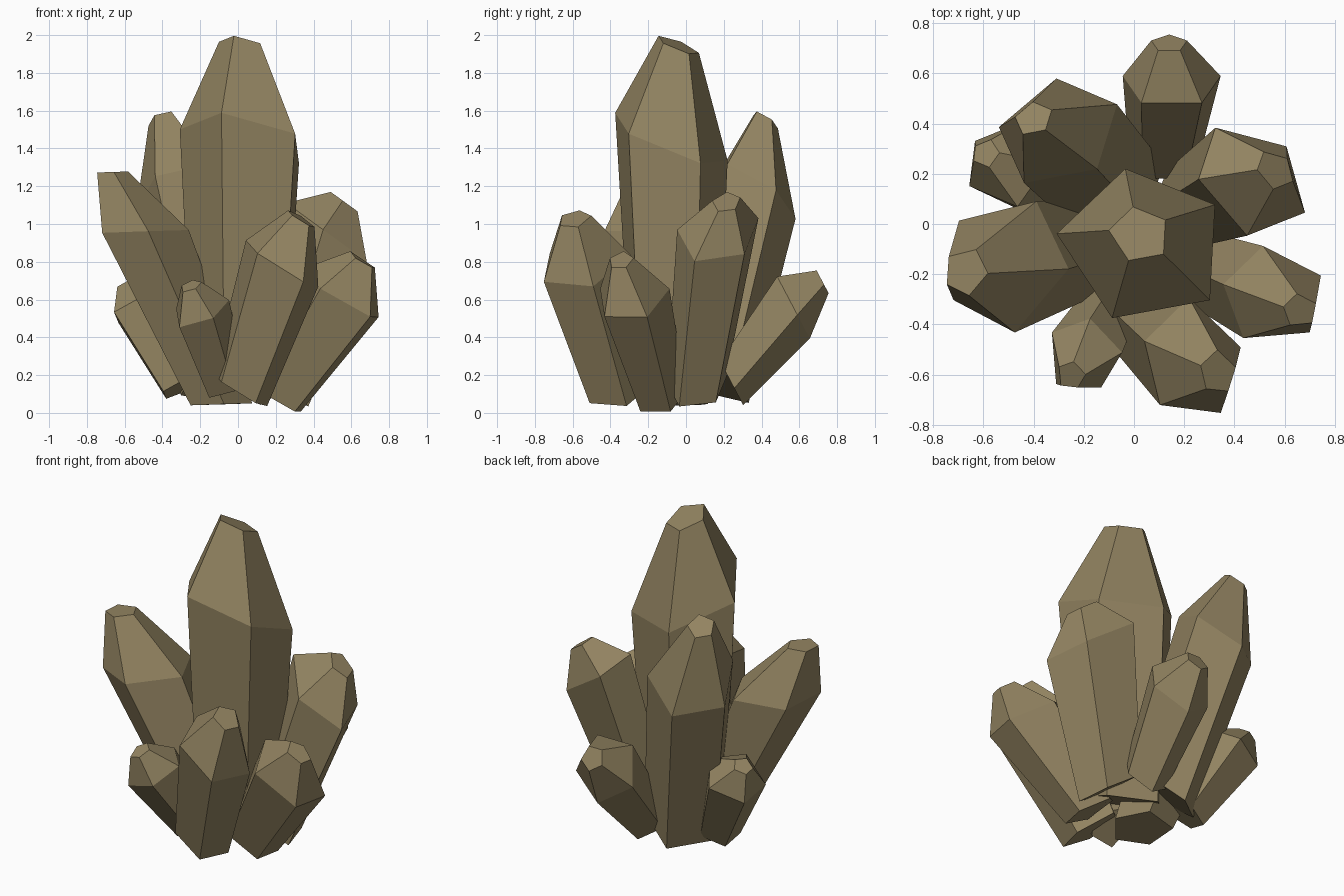
import bpy, bmesh, math
from mathutils import Vector

stone = bpy.data.materials.new("brown_crystal")
stone.diffuse_color = (0.29, 0.23, 0.12, 1)


def ring(bm, centre, normal, radius, roll):
    """Five-sided ring facing along normal."""
    turn = Vector((0, 0, 1)).rotation_difference(Vector(normal).normalized())
    verts = []
    for i in range(5):
        a = math.radians(roll + 72 * i)
        p = turn @ Vector((radius * math.cos(a), radius * math.sin(a), 0))
        verts.append(bm.verts.new(Vector(centre) + p))
    return verts


def crystal(name, base, shoulder, tip, lean, radii, roll, nudges={}):
    """Tapered five-sided shaft with a blunt point; nudges shift shoulder corners."""
    bm = bmesh.new()
    normal = (lean[0], lean[1], 1)
    rings = [ring(bm, c, normal, r, roll) for c, r in zip((base, shoulder, tip), radii)]
    for i, shift in nudges.items():
        rings[1][i].co += Vector(shift)
        rings[0][i].co += Vector(shift) * 0.6
        rings[2][i].co += Vector(shift) * 0.3
    for low, high in zip(rings, rings[1:]):
        for i in range(5):
            j = (i + 1) % 5
            bm.faces.new((low[i], low[j], high[j], high[i]))
    bm.faces.new(rings[0][::-1])
    bm.faces.new(rings[2])
    bmesh.ops.recalc_face_normals(bm, faces=bm.faces)
    mesh = bpy.data.meshes.new(name)
    bm.to_mesh(mesh)
    bm.free()
    mesh.materials.append(stone)
    bpy.context.collection.objects.link(bpy.data.objects.new(name, mesh))


# base centre, shoulder centre, tip centre, lean, radii, roll
crystal("main_crystal", (0.02, -0.07, 0.18), (0.035, -0.08, 1.445), (0.022, -0.04, 1.945),
        (0.21, 0.4), (0.27, 0.35, 0.125), 31, {1: (0.02, -0.02, 0)})
crystal("left_crystal", (-0.09, -0.06, 0.045), (-0.49, -0.16, 0.96), (-0.665, -0.19, 1.275),
        (-0.03, 0), (0.19, 0.27, 0.095), -4, {0: (-0.04, 0, 0), 4: (-0.05, -0.01, 0)})
crystal("back_left_crystal", (-0.09, 0.14, 0.18), (-0.3, 0.365, 1.17), (-0.4, 0.42, 1.55),
        (-0.35, 0.65), (0.23, 0.258, 0.08), 25)
crystal("small_left_crystal", (-0.29, 0.09, 0.14), (-0.505, 0.235, 0.57), (-0.59, 0.28, 0.68),
        (-0.5, 0.3), (0.13, 0.185, 0.06), 72, {2: (-0.01, 0.03, 0)})
crystal("back_crystal", (0.12, 0.235, 0.17), (0.15, 0.56, 0.575), (0.14, 0.72, 0.70),
        (0, 1.9), (0.145, 0.205, 0.075), 90)
crystal("right_crystal", (0.22, 0.06, 0.145), (0.46, 0.175, 0.965), (0.56, 0.215, 1.12),
        (0.72, 0.05), (0.18, 0.25, 0.085), 36,
        {0: (-0.015, -0.01, 0), 1: (-0.07, -0.03, 0.03), 3: (0.05, 0.015, -0.05), 4: (0.055, 0.02, -0.05)})
crystal("front_right_crystal", (0.2, -0.13, 0.09), (0.55, -0.27, 0.63), (0.66, -0.34, 0.81),
        (0.68, -0.2), (0.165, 0.24, 0.08), 26,
        {0: (0.01, -0.05, -0.02), 1: (-0.02, -0.05, -0.03), 3: (-0.01, 0.03, 0), 4: (0.02, 0, 0)})
crystal("front_crystal", (-0.01, -0.355, 0.13), (0.2, -0.54, 0.8), (0.325, -0.59, 1.03),
        (0.6, -0.2), (0.185, 0.25, 0.09), 16,
        {0: (0.015, -0.03, -0.02), 2: (0.04, 0, -0.02), 3: (0.045, 0.02, 0), 4: (0.035, -0.015, 0)})
crystal("small_front_crystal", (-0.07, -0.29, 0.15), (-0.2, -0.515, 0.55), (-0.25, -0.6, 0.675),
        (-0.3, -0.5), (0.12, 0.16, 0.06), 5, {2: (0.01, 0, 0), 3: (0.0, -0.035, -0.02)})
